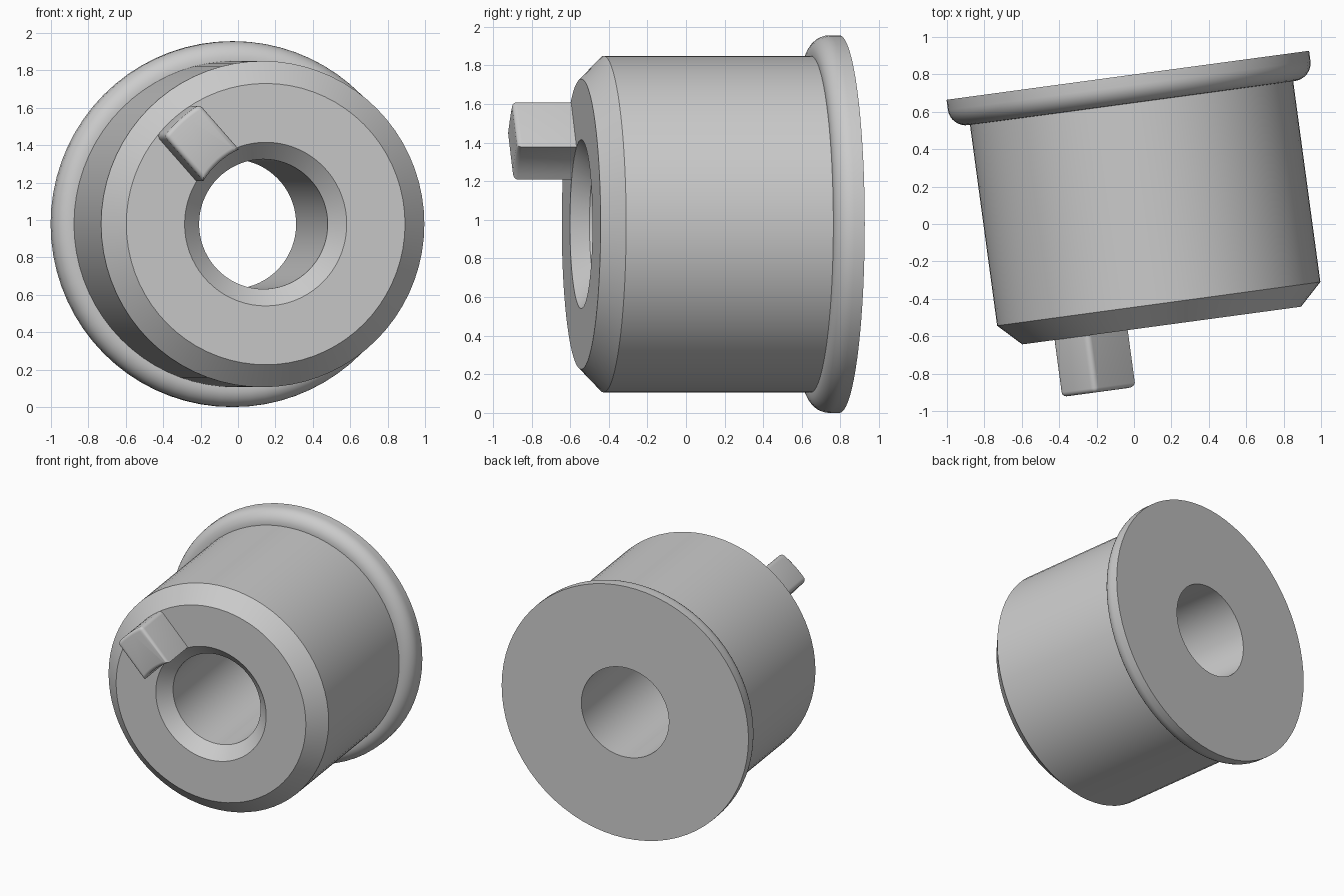
import bpy, bmesh
from math import sin, cos, asin, pi, radians
from mathutils import Matrix, Vector

if "Cube" in bpy.data.objects:
    bpy.data.objects.remove(bpy.data.objects["Cube"])

# Part frame: origin at centre of the rear face, axis along local -y, turned about z
FRAME = Matrix.Translation((-0.033, 0.795, 0.978)) @ Matrix.Rotation(radians(7.7), 4, 'Z')


def finish(bm, name):
    bmesh.ops.recalc_face_normals(bm, faces=bm.faces)
    me = bpy.data.meshes.new(name)
    bm.to_mesh(me)
    bm.free()
    ob = bpy.data.objects.new(name, me)
    bpy.context.collection.objects.link(ob)
    ob.matrix_world = FRAME
    bpy.ops.object.select_all(action='DESELECT')
    ob.select_set(True)
    bpy.context.view_layer.objects.active = ob
    bpy.ops.object.shade_smooth_by_angle(angle=radians(30))
    return ob


# Flanged bushing: closed (radius, y) profile spun round the axis
N = 8
rim = [(0.88 + 0.098 * cos(i * pi / 2 / N), -0.055 - 0.095 * sin(i * pi / 2 / N))
       for i in range(N + 1)]
profile = [(0.347, 0), (0.978, 0)] + rim + [
    (0.872, -0.15), (0.872, -1.233), (0.752, -1.35),   # barrel and outer chamfer
    (0.4375, -1.35), (0.347, -1.26)]                   # front face and bore chamfer
bm = bmesh.new()
vs = [bm.verts.new((r, y, 0)) for r, y in profile]
es = [bm.edges.new((v, vs[(i + 1) % len(vs)])) for i, v in enumerate(vs)]
bmesh.ops.spin(bm, geom=vs + es, cent=(0, 0, 0), axis=(0, 1, 0),
               angle=2 * pi, steps=72, use_duplicate=False)
bmesh.ops.remove_doubles(bm, verts=bm.verts, dist=1e-4)
finish(bm, "flanged_bushing")

# Drive key: straight-sided block with arc ends, standing on the front face
R_IN, R_OUT, HALF, MID = 0.44, 0.752, 0.128, radians(131.5)
BASE, TIP, K = -1.32, -1.657, 8


def arc(r, sign):
    half = asin(HALF / r)
    angles = [MID + sign * half * (2 * i / K - 1) for i in range(K + 1)]
    return [(r * cos(a), r * sin(a)) for a in angles]


bm = bmesh.new()
outline = arc(R_OUT, 1) + arc(R_IN, -1)
base = bm.faces.new([bm.verts.new((x, BASE, z)) for x, z in outline])
ext = bmesh.ops.extrude_face_region(bm, geom=[base], use_keep_orig=True)
tip = [g for g in ext['geom'] if isinstance(g, bmesh.types.BMVert)]
bmesh.ops.translate(bm, verts=tip, vec=(0, TIP - BASE, 0))
bmesh.ops.recalc_face_normals(bm, faces=bm.faces)

# Round the tip outline and the two outer long edges
corners = [Vector(outline[0]), Vector(outline[K])]
edges = []
for e in bm.edges:
    a, b = e.verts
    at_tip = max(a.co.y, b.co.y) < TIP + 1e-3
    long_edge = abs(a.co.y - b.co.y) > 0.1
    outer = any((Vector((a.co.x, a.co.z)) - c).length < 1e-3 for c in corners)
    if at_tip or (long_edge and outer):
        edges.append(e)
bmesh.ops.bevel(bm, geom=edges, offset=0.028, segments=4, profile=0.5,
                affect='EDGES', clamp_overlap=True)
finish(bm, "drive_key")
